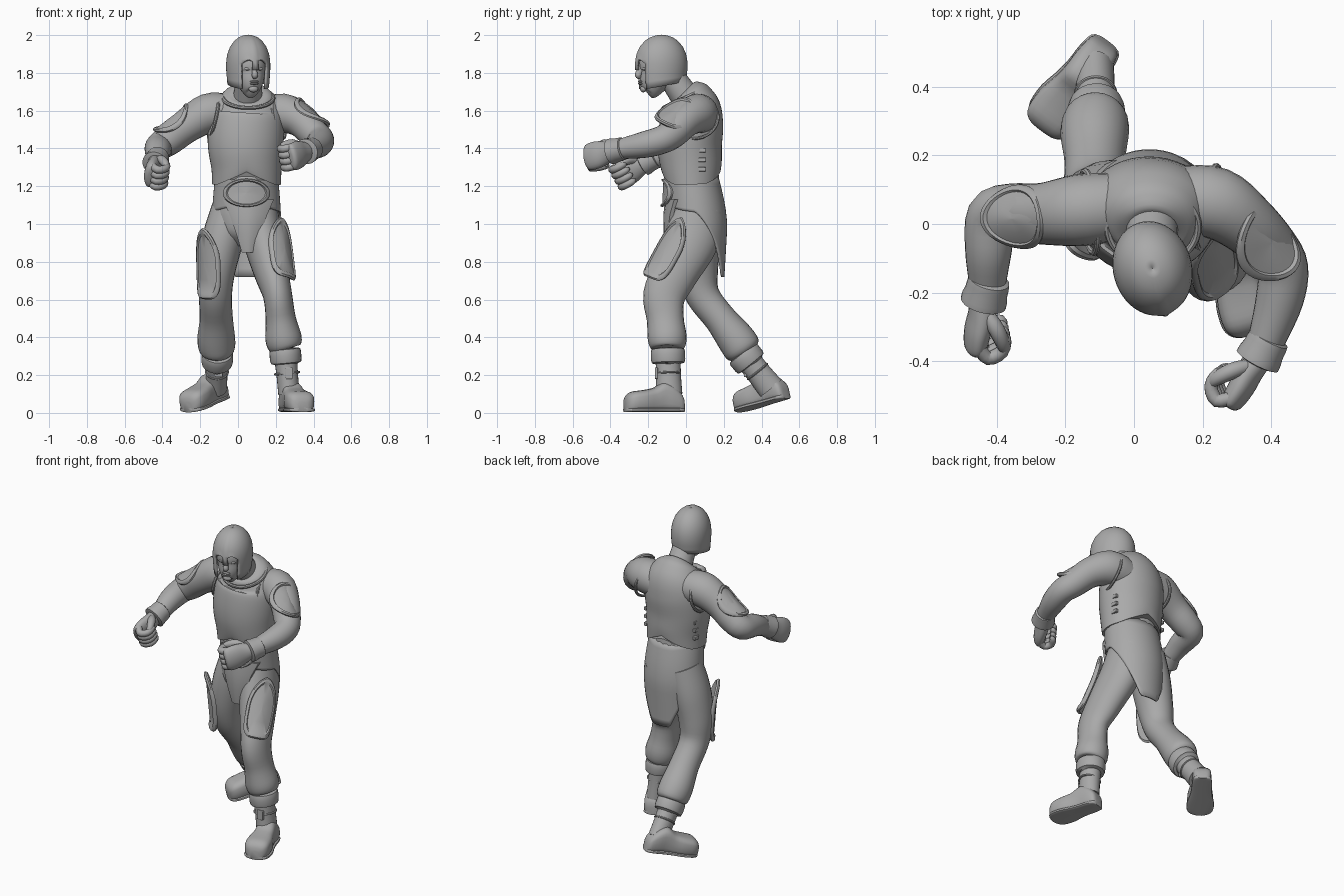
import bpy, bmesh, math
from mathutils import Vector, Matrix

if "Cube" in bpy.data.objects:
    bpy.data.objects.remove(bpy.data.objects["Cube"])

grey = bpy.data.materials.new("plain grey")
grey.use_nodes = True
grey.diffuse_color = (.4, .4, .4, 1)
grey.node_tree.nodes["Principled BSDF"].inputs["Base Color"].default_value = (.4, .4, .4, 1)
X, Z = Vector((1, 0, 0)), Vector((0, 0, 1))
parts = []


def finish(obj):
    obj.data.materials.clear()
    obj.data.materials.append(grey)
    parts.append(obj)
    return obj


def mesh(name, verts, faces):
    data = bpy.data.meshes.new(name)
    data.from_pydata(verts, [], faces)
    bm = bmesh.new()
    bm.from_mesh(data)
    bmesh.ops.recalc_face_normals(bm, faces=bm.faces)
    bm.to_mesh(data)
    bm.free()
    obj = bpy.data.objects.new(name, data)
    bpy.context.collection.objects.link(obj)
    return finish(obj)


def skin(name, rings, caps=True, keep=None):
    """Join equal closed rings with quads; keep(row, column) may leave faces out."""
    n = len(rings[0])
    faces = [(r*n + i, r*n + (i+1) % n, (r+1)*n + (i+1) % n, (r+1)*n + i)
             for r in range(len(rings)-1) for i in range(n) if keep is None or keep(r, i)]
    if caps:
        faces += [tuple(range(n))[::-1], tuple(range((len(rings)-1)*n, len(rings)*n))]
    return mesh(name, [p for ring in rings for p in ring], faces)


def spline(path, steps):
    """Smooth interpolation through points that also carry radii."""
    pts = [Vector(p) for p in path]
    out = []
    for i in range(len(pts)-1):
        b, c = pts[i], pts[i+1]
        a, d = pts[max(i-1, 0)], pts[min(i+2, len(pts)-1)]
        for k in range(steps):
            t = k/steps
            out.append(b + (c-a)*(t/2) + (a*2 - b*5 + c*4 - d)*(t*t/2) + (b*3 - a - c*3 + d)*(t**3/2))
    return out + [pts[-1]]


def tube(name, path, ref=X, n=24, steps=4, bend=None):
    """Round limb: path rows are x, y, z, radius along ref, other radius."""
    rows = spline([tuple(p) + (p[-1],)*(5-len(p)) for p in path], steps)
    rings = []
    for i, row in enumerate(rows):
        tangent = (rows[min(i+1, len(rows)-1)].to_3d() - rows[max(i-1, 0)].to_3d()).normalized()
        side = (ref - tangent*ref.dot(tangent)).normalized()
        other = tangent.cross(side)
        ring = [row.to_3d() + side*(math.cos(q*math.tau/n)*row[3]) + other*(math.sin(q*math.tau/n)*row[4])
                for q in range(n)]
        rings.append([bend(p, i/(len(rows)-1)) for p in ring] if bend else ring)
    return skin(name, rings)


def plate(name, center, along, normal, length, width, curve, blunt=1, point=1, rim=.009):
    """Curved plate with a raised rim; blunt squares the lower end, point sharpens the upper."""
    u = Vector(along).normalized()
    nrm = Vector(normal)
    nrm = (nrm - u*nrm.dot(u)).normalized()
    w = u.cross(nrm)
    rings = []
    for scale, lift in ((.03, 0), (.45, 0), (.8, 0), (.86, rim), (.96, rim), (1, 0), (.96, -.012), (.03, -.012)):
        ring = []
        for q in range(40):
            c, s = math.cos(q*math.tau/40), math.sin(q*math.tau/40)
            power = blunt if s > 0 else point
            a = math.copysign(abs(s)**min(power, 1), s)*scale
            b = math.copysign(abs(c)**power, c)*scale
            ring.append(Vector(center) + u*a*length + w*b*width + nrm*(lift - curve*b*b))
        rings.append(ring)
    return skin(name, rings)


def ring_trim(name, center, axis, major, minor, squash=1):
    bpy.ops.mesh.primitive_torus_add(location=center, major_radius=major, minor_radius=minor,
                                     major_segments=40, minor_segments=8,
                                     rotation=Vector(axis).to_track_quat("Z", "Y").to_euler())
    obj = bpy.context.object
    obj.name = name
    obj.scale = (1, squash, 1)
    return finish(obj)


def ball(name, center, size, turn=0):
    bpy.ops.mesh.primitive_uv_sphere_add(segments=20, ring_count=12, location=center, rotation=(0, 0, turn))
    obj = bpy.context.object
    obj.name, obj.scale = name, size
    return finish(obj)


def box(name, center, size):
    bpy.ops.mesh.primitive_cube_add(size=1, location=center)
    obj = bpy.context.object
    obj.name, obj.scale = name, size
    bevel = obj.modifiers.new("soft edges", "BEVEL")
    bevel.width, bevel.segments = .1, 2
    return finish(obj)


# Torso armour, with peaked hem front and back
def peak(p, t):
    return p + Z*(.075*max(0, 1 - abs(p.x-.045)/.16)*max(0, 1 - t*4))


tube("cuirass", [(.045, .03, 1.21, .182, .155), (.045, .025, 1.3, .186, .165), (.04, .02, 1.42, .2, .17),
                 (.045, .03, 1.53, .2, .168), (.05, .035, 1.6, .187, .153), (.05, .018, 1.655, .155, .132),
                 (.05, -.002, 1.69, .118, .106), (.05, -.01, 1.7, .07, .07)], n=48, bend=peak)
ring_trim("neck_trim", (.055, -.008, 1.667), (0, -.42, .9), .132, .011, .93)
ring_trim("left_armhole_trim", (.215, .05, 1.56), (.9, -.2, .2), .122, .009, .9)
ring_trim("right_armhole_trim", (-.13, .035, 1.56), (-.9, -.1, .2), .12, .009, .9)
for side, x in (("left", .217), ("right", -.131)):
    for i in range(3):
        box(side + "_clasp", (x, .085, 1.29 + i*.05), (.02, .04, .022))

# Hips, skirt, front panel and belt plate
tube("hips", [(.045, .03, 1.29, .165, .14), (.04, .045, 1.15, .16, .14), (.04, .055, 1.05, .17, .155),
              (.035, .06, .95, .15, .145), (.03, .06, .88, .08, .08)])
rows = []
for v in range(13):
    row = []
    for q in range(72):
        a = (q/72 - .5)*math.tau
        t = min(1, max(0, (abs(a) - 1.5)/1.25))
        hem = 1.06 - .34*t**1.4 + .04*math.exp(-(a*a))
        z = 1.25 + (hem - 1.25)*v/12
        ease = math.sin(min(1, (1.25 - z)/.28)*math.pi/2)
        flare = 1 + .1*ease - .4*max(0, .98 - z)
        row.append((.045 + .167*flare*math.sin(a), .028 + .032*ease - .144*flare*math.cos(a), z))
    rows.append(row)
skirt = skin("skirt", rows, caps=False)
skirt.modifiers.new("thickness", "SOLIDIFY").thickness = .01
panel = []
for y, z, half in ((-.11, 1.13, .135), (-.12, 1.05, .1), (-.12, .95, .065), (-.105, .85, .035)):
    panel.append([(.055 + half*s, y + .35*half*s*s + d, z)
                  for d, order in ((0, (-1, -.9, -.4, 0, .4, .9, 1)), (.02, (1, 0, -1))) for s in order])
skin("front_panel", panel)
plate("belt_plate", (.045, -.123, 1.165), (0, .05, 1), (0, -1, .05), .075, .125, .045)

# Legs
tube("left_trousers", [(.1, .07, 1.08, .11, .13), (.13, .03, .92, .105, .145), (.175, -.055, .75, .092, .125),
                       (.21, -.115, .62, .077, .112), (.226, -.11, .5, .08, .098), (.24, -.1, .4, .096, .103),
                       (.25, -.1, .345, .085, .09), (.255, -.1, .33, .05, .05)])
tube("right_trousers", [(-.03, .07, 1.08, .11, .12), (-.08, .06, .92, .11, .125), (-.115, .06, .75, .1, .11),
                        (-.12, .09, .62, .088, .09), (-.115, .18, .5, .088, .085), (-.115, .265, .39, .1, .1),
                        (-.11, .305, .33, .09, .095), (-.11, .315, .315, .05, .05)])
plate("left_thigh_plate", (.25, -.11, .875), (.04, -.18, -.33), (.75, -.65, .3), .182, .087, .032, .45, 1.2)
plate("right_thigh_plate", (-.18, -.05, .79), (.01, .04, -.38), (-.75, -.65, 0), .19, .09, .032, .45, 1.2)


# Boots: foot and sole lofted heel to toe, then shaft, cuff and buckle
def boot(side, heel, yaw, pitch, cuff, ankle):
    place = Matrix.Translation(heel) @ Matrix.Rotation(yaw, 4, "Z") @ Matrix.Rotation(pitch, 4, "X")
    shape = spline([(0, .025, .05), (-.012, .048, .09), (-.06, .056, .14), (-.11, .057, .158), (-.16, .063, .13),
                    (-.22, .075, .117), (-.28, .073, .108), (-.31, .054, .085), (-.32, .027, .055)], 3)
    for name, grow, tall in (("_foot", 1, 1), ("_sole", 1.06, 0)):
        rings = []
        for y, half, high in shape:
            top = high if tall else .024
            ring = []
            for q in range(24):
                c, s = math.cos(q*math.tau/24), math.sin(q*math.tau/24)
                z = top*(.5 + .5*math.copysign(abs(s)**.6, s))
                ring.append(place @ Vector((grow*half*math.copysign(abs(c)**.7, c), y*1.01, z + .004)))
            rings.append(ring)
        skin(side + name, rings)
    cuff, ankle = Vector(cuff), Vector(ankle)
    down = (ankle - cuff).normalized()
    tube(side + "_boot_shaft", [(*cuff, .061, .066), (*cuff.lerp(ankle, .5), .057, .066), (*ankle, .057, .071)])
    tube(side + "_boot_cuff", [(*(cuff + down*d), r, r*1.08) for d, r in
                               ((-.045, .05), (-.042, .08), (-.01, .084), (.03, .08), (.035, .05))], steps=2)
    ring_trim(side + "_strap", cuff + down*.085, down, .058, .006, 1.1)
    box(side + "_buckle", cuff + down*.085 + Vector((.01, -.064, 0)), (.04, .016, .06))


boot("left", (.258, -.013, 0), .27, 0, (.252, -.095, .295), (.27, -.09, .1))
boot("right", (-.075, .535, .072), -.64, .23, (-.11, .325, .285), (-.115, .45, .13))

# Arms, gloves and shoulder plates
tube("left_arm", [(.14, .07, 1.57, .1), (.24, .06, 1.585, .105), (.33, 0, 1.55, .09), (.4, -.07, 1.48, .08),
                  (.435, -.13, 1.445, .074), (.425, -.22, 1.42, .07), (.39, -.33, 1.4, .056),
                  (.37, -.38, 1.39, .05)], ref=Z)
tube("right_arm", [(-.06, .05, 1.59, .1), (-.16, .04, 1.585, .105), (-.27, .03, 1.52, .09), (-.36, .035, 1.45, .083),
                   (-.415, .02, 1.41, .075), (-.425, -.08, 1.385, .068), (-.428, -.17, 1.345, .055),
                   (-.432, -.22, 1.325, .05)], ref=Z)
plate("left_shoulder_plate", (.403, -.055, 1.597), (.2, -.2, -.17), (.7, .0, .75), .122, .105, .052)
plate("right_shoulder_plate", (-.357, .015, 1.565), (-.26, 0, -.2), (-.55, -.12, .8), .115, .095, .05)


def hand(side, wrist, forward, inward):
    f, m = Vector(forward).normalized(), Vector(inward)
    m = (m - f*m.dot(f)).normalized()
    u = f.cross(m)
    u *= math.copysign(1, u.z)

    def at(a, b, c):
        return tuple(Vector(wrist) + f*a*1.12 + m*b + u*c)

    tube(side + "_glove_cuff", [(*at(a, 0, 0), r) for a, r in
                                ((-.057, .04), (-.053, .06), (-.02, .063), (.015, .068), (.019, .04))],
         ref=u, steps=2)
    tube(side + "_palm", [(*at(a, b, 0), h, d) for a, b, h, d in
                          ((0, 0, .044, .042), (.05, .005, .064, .04), (.1, .005, .074, .038),
                           (.145, .01, .067, .032), (.155, .012, .03, .015))], ref=u)
    for i in range(4):
        c = .051 - .034*i
        tube(side + "_finger", [(*at(a, b, c), r) for a, b, r in
                                ((.125, .01, .02), (.15, .045, .021), (.125, .08, .02), (.085, .078, .018),
                                 (.075, .06, .008))], ref=u, n=12, steps=3)
    tube(side + "_thumb", [(*at(*p), r) for p, r in
                           (((.03, .01, .03), .02), ((.06, .045, .058), .024), ((.1, .075, .06), .02),
                            ((.125, .08, .055), .008))], ref=u, n=12, steps=3)


hand("left", (.368, -.385, 1.387), (-.45, -.85, -.2), (-.85, .5, -.1))
hand("right", (-.436, -.215, 1.328), (-.24, -.9, -.47), (.95, -.15, -.2))

# Head, face and helmet
turn = Matrix.Translation((.054, -.13, 0)) @ Matrix.Rotation(.28, 4, "Z")


def head(x, y, z):
    return tuple(turn @ Vector((x, y, z)))


tube("neck", [(.05, .02, 1.64, .08), (.055, -.05, 1.74, .072), (.055, -.1, 1.82, .067)])
tube("face", [(*head(0, y, z), a, b) for y, z, a, b in
              ((-.07, 1.69, .02, .025), (-.062, 1.7, .042, .05), (-.045, 1.745, .068, .078),
               (-.022, 1.8, .085, .096), (-.02, 1.86, .088, .098), (0, 1.93, .07, .07))], ref=turn.to_3x3() @ X)
tube("nose", [(*head(0, y, z), a, b) for y, z, a, b in
              ((-.108, 1.845, .01, .016), (-.122, 1.805, .014, .018), (-.128, 1.787, .017, .017),
               (-.116, 1.776, .01, .012))], n=12)
for z in (1.754, 1.743):
    ball("lip", head(0, -.117, z), (.024, .01, .006), .28)
ball("chin", head(0, -.1, 1.715), (.026, .016, .018), .28)
for s in (-1, 1):
    ball("eye", head(s*.034, -.102, 1.822), (.017, .012, .009), .28)

rows = []
for z, r in ((1.996, .002), (1.993, .2), (1.983, .43), (1.965, .63), (1.935, .82), (1.9, .94), (1.87, .985),
             (1.848, 1), (1.815, 1), (1.79, .99), (1.75, .965), (1.71, .94)):
    row = []
    for q in range(48):
        a = (q - 24)/48*math.tau
        crest = 1 + .04*math.exp(-(a/.09)**2)
        low = max(0, 1.85 - z)/.14
        arch = .02*math.sin(min(1, abs(a)/.62)*math.pi)*(z == 1.848)
        row.append(head(.109*r*crest*math.sin(a), -.134*r*crest*math.cos(a),
                        z + arch + low*.05*(.5 - .5*math.cos(a))))
    rows.append(row)
helmet = skin("helmet", rows, caps=False,
              keep=lambda r, i: r < 7 or abs(i - 23.5) > 4.5 or (r < 8 and abs(i - 23.5) < 1))
thick = helmet.modifiers.new("thickness", "SOLIDIFY")
thick.thickness, thick.offset = .012, 0

# Smooth shading with crisp edges
bpy.ops.object.select_all(action="DESELECT")
for obj in parts:
    obj.select_set(True)
bpy.context.view_layer.objects.active = parts[0]
bpy.ops.object.shade_smooth_by_angle(angle=math.radians(42))
